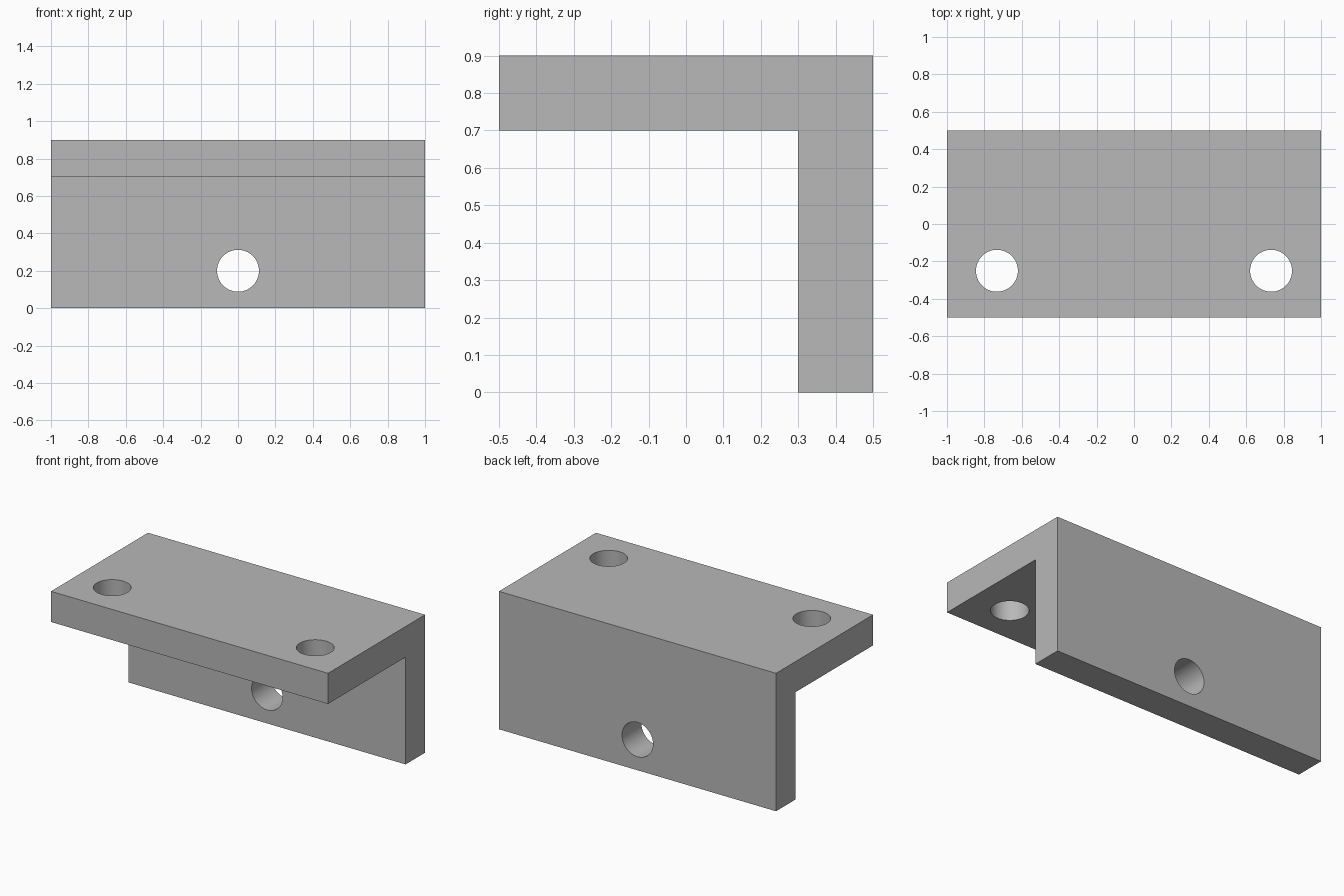
import bpy
import bmesh
from math import pi, radians

cube = bpy.data.objects.get("Cube")
if cube:
    bpy.data.objects.remove(cube, do_unlink=True)

# Single plain grey
grey = bpy.data.materials.new("plain_grey")
grey.use_nodes = True
colour = (0.48, 0.48, 0.48, 1)
grey.diffuse_color = colour
grey.node_tree.nodes["Principled BSDF"].inputs["Base Color"].default_value = colour

# L-shaped profile (y, z) extruded along the width
HALF_WIDTH = 1.0
profile = [(-0.5, 0.9), (-0.5, 0.7), (0.3, 0.7), (0.3, 0), (0.5, 0), (0.5, 0.9)]
bm = bmesh.new()
face = bm.faces.new([bm.verts.new((-HALF_WIDTH, y, z)) for y, z in profile])
extruded = bmesh.ops.extrude_face_region(bm, geom=[face])
new_verts = [v for v in extruded["geom"] if isinstance(v, bmesh.types.BMVert)]
bmesh.ops.translate(bm, verts=new_verts, vec=(2 * HALF_WIDTH, 0, 0))
bmesh.ops.recalc_face_normals(bm, faces=bm.faces[:])
mesh = bpy.data.meshes.new("angle_bracket")
bm.to_mesh(mesh)
bm.free()
mesh.materials.append(grey)
bracket = bpy.data.objects.new("angle_bracket", mesh)
bpy.context.collection.objects.link(bracket)


def drill(name, location, rotation=(0, 0, 0)):
    """Cut a round through-hole in the bracket."""
    bpy.ops.mesh.primitive_cylinder_add(
        vertices=64, radius=0.112, depth=0.4, location=location, rotation=rotation)
    cutter = bpy.context.object
    cutter.name = name + "_cutter"
    cutter.hide_render = True
    cutter.data.materials.append(grey)
    hole = bracket.modifiers.new(name, "BOOLEAN")
    hole.operation = "DIFFERENCE"
    hole.solver = "EXACT"
    hole.object = cutter
    bpy.ops.object.select_all(action="DESELECT")
    bracket.select_set(True)
    bpy.context.view_layer.objects.active = bracket
    bpy.ops.object.modifier_apply(modifier=name)
    bpy.data.objects.remove(cutter, do_unlink=True)


# Two holes in the top flange, one in the back flange
for side, x in (("left", 0.733), ("right", -0.733)):
    drill(side + "_flange_hole", (x, -0.25, 0.8))
drill("back_flange_hole", (0, 0.4, 0.2), (pi / 2, 0, 0))

# Smooth the hole walls, keep the edges crisp
bpy.ops.object.shade_smooth_by_angle(angle=radians(30))
